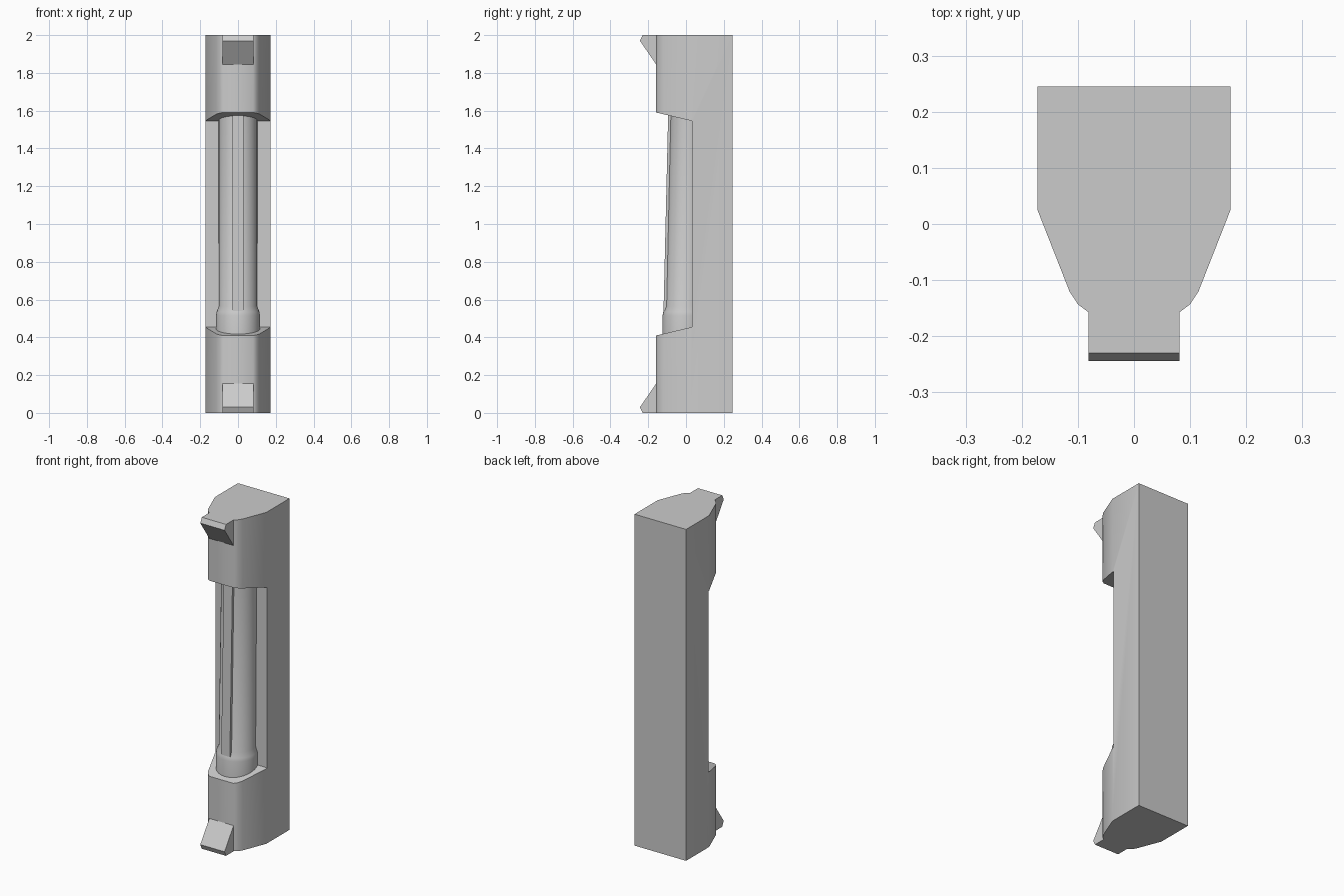
import bpy, bmesh, math

if "Cube" in bpy.data.objects:
    bpy.data.objects.remove(bpy.data.objects["Cube"])

grey = bpy.data.materials.new("mid_grey")
grey.diffuse_color = (0.6, 0.6, 0.6, 1)
grey.use_nodes = True
grey.node_tree.nodes["Principled BSDF"].inputs["Base Color"].default_value = grey.diffuse_color


def loft(name, rings, smooth=None):
    """Skin a list of equal-length point rings and cap both ends."""
    bm = bmesh.new()
    vs = [[bm.verts.new(p) for p in ring] for ring in rings]
    n = len(vs[0])
    for a, b in zip(vs, vs[1:]):
        for i in range(n):
            j = (i + 1) % n
            bm.faces.new((a[i], a[j], b[j], b[i]))
    bm.faces.new(vs[0][::-1])
    bm.faces.new(vs[-1])
    bmesh.ops.recalc_face_normals(bm, faces=bm.faces)
    me = bpy.data.meshes.new(name)
    bm.to_mesh(me)
    bm.free()
    me.materials.append(grey)
    ob = bpy.data.objects.new(name, me)
    bpy.context.collection.objects.link(ob)
    if smooth:
        activate(ob)
        bpy.ops.object.shade_smooth_by_angle(angle=math.radians(smooth))
    return ob


def activate(ob):
    bpy.ops.object.select_all(action='DESELECT')
    ob.select_set(True)
    bpy.context.view_layer.objects.active = ob


def side_prism(name, yz, half_width):
    """Extrude a side (y, z) profile across x."""
    return loft(name, [[(x, y, z) for y, z in yz] for x in (-half_width, half_width)])


# Housing: full-height plan profile, with the middle of the front cut away
half = [(0.172, 0.245), (0.172, 0.025), (0.115, -0.12), (0.10, -0.143), (0.08, -0.158)]
plan = half + [(-x, y) for x, y in reversed(half)]
housing = loft("housing", [[(x, y, z) for x, y in plan] for z in (0, 2)])
cutter = side_prism("recess_cutter",
                    [(-0.3, 0.376), (0.033, 0.455), (0.033, 1.545), (-0.3, 1.624)], 0.4)
cutter.hide_render = True
mod = housing.modifiers.new("recess", 'BOOLEAN')
mod.operation = 'DIFFERENCE'
mod.solver = 'EXACT'
mod.object = cutter
activate(housing)
bpy.ops.object.modifier_apply(modifier=mod.name)
bpy.data.objects.remove(cutter)
activate(housing)
bpy.ops.object.shade_smooth_by_angle(angle=math.radians(40))

# Column: slightly leaning rod with a wider collar at its foot (z, centre y, radius)
sections = [(0.40, -0.010, 0.116), (0.515, -0.008, 0.116), (0.535, -0.007, 0.113),
            (0.565, -0.005, 0.102), (1.60, 0.018, 0.102)]
N = 40
loft("column", [[(r * math.cos(2 * math.pi * i / N), cy + r * math.sin(2 * math.pi * i / N), z)
                 for i in range(N)] for z, cy, r in sections], smooth=40)

# Raised strip running up the front of the column
side_prism("front_strip", [(-0.119, 0.54), (-0.06, 0.54), (-0.04, 1.60), (-0.094, 1.60)], 0.029)

# Wedge lugs at both ends, mirrored about mid-height
lug = [(-0.14, 0.155), (-0.158, 0.155), (-0.244, 0.03), (-0.23, 0.0), (-0.14, 0.0)]
side_prism("bottom_lug", lug, 0.081)
side_prism("top_lug", [(y, 2 - z) for y, z in lug], 0.081)
